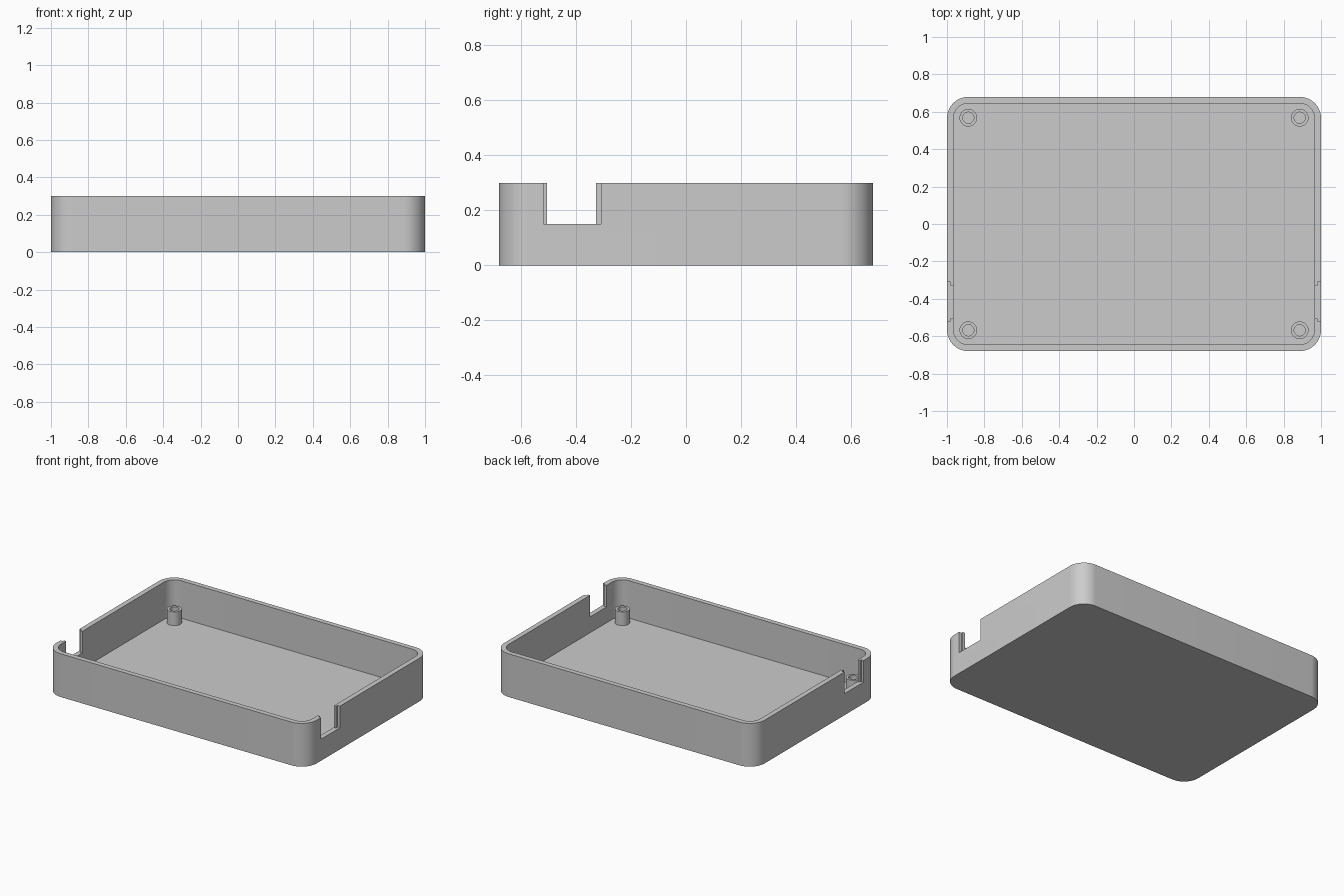
import bpy, bmesh, math
from mathutils import Matrix

if "Cube" in bpy.data.objects:
    bpy.data.objects.remove(bpy.data.objects["Cube"])

WALL, FLOOR, HEIGHT = 0.035, 0.04, 0.30
HX, HY, RADIUS = 1.0, 0.68, 0.115

grey = bpy.data.materials.new("light grey")
grey.diffuse_color = (0.6, 0.6, 0.6, 1)
grey.use_nodes = True
grey.node_tree.nodes["Principled BSDF"].inputs["Base Color"].default_value = grey.diffuse_color


def add_object(name, bm):
    bmesh.ops.recalc_face_normals(bm, faces=bm.faces[:])
    mesh = bpy.data.meshes.new(name)
    bm.to_mesh(mesh)
    bm.free()
    mesh.materials.append(grey)
    obj = bpy.data.objects.new(name, mesh)
    bpy.context.collection.objects.link(obj)
    return obj


def rounded_prism(name, hx, hy, r, z0, z1, steps=14, matrix=None):
    """Rounded rectangle extruded from z0 to z1."""
    bm = bmesh.new()
    ring = []
    for i, (sx, sy) in enumerate([(1, 1), (-1, 1), (-1, -1), (1, -1)]):
        for k in range(steps + 1):
            a = math.pi / 2 * (i + k / steps)
            ring.append(bm.verts.new((sx * (hx - r) + r * math.cos(a),
                                      sy * (hy - r) + r * math.sin(a), z0)))
    face = bm.faces.new(ring)
    ext = bmesh.ops.extrude_face_region(bm, geom=[face])
    top = [v for v in ext["geom"] if isinstance(v, bmesh.types.BMVert)]
    bmesh.ops.translate(bm, verts=top, vec=(0, 0, z1 - z0))
    if matrix:
        bm.transform(matrix)
    return add_object(name, bm)


def block(name, x0, x1, y0, y1, z0, z1):
    bm = bmesh.new()
    bmesh.ops.create_cube(bm, size=1)
    bm.transform(Matrix.Translation(((x0 + x1) / 2, (y0 + y1) / 2, (z0 + z1) / 2))
                 @ Matrix.Diagonal((x1 - x0, y1 - y0, z1 - z0, 1)))
    return add_object(name, bm)


def cut(obj, cutter):
    mod = obj.modifiers.new("cut", "BOOLEAN")
    mod.operation, mod.solver, mod.object = "DIFFERENCE", "EXACT", cutter
    bpy.context.view_layer.objects.active = obj
    bpy.ops.object.modifier_apply(modifier=mod.name)
    bpy.data.objects.remove(cutter)


def smooth(obj):
    bpy.ops.object.select_all(action="DESELECT")
    obj.select_set(True)
    bpy.context.view_layer.objects.active = obj
    bpy.ops.object.shade_smooth_by_angle(angle=math.radians(30))


# Open tray with rounded corners
tray = rounded_prism("tray", HX, HY, RADIUS, 0, HEIGHT)
cut(tray, rounded_prism("cavity", HX - WALL, HY - WALL, RADIUS - WALL, FLOOR, 0.5))

# Stepped notches in both end walls, wider on the outside
for s in (-1, 1):
    for y0, y1, a, b in [(-0.505, -0.328, 0.90, 1.1), (-0.519, -0.31, 0.982, 1.1)]:
        x0, x1 = sorted((s * a, s * b))
        cut(tray, block("notch", x0, x1, y0, y1, 0.15, 0.5))

# Rounded port opening in the left wall
port_place = Matrix.Translation((-1, -0.034, 0.16)) @ Matrix.Rotation(math.pi / 2, 4, "Y")
cut(tray, rounded_prism("port", 0.075, 0.103, 0.04, -0.1, 0.1, 8, port_place))
smooth(tray)


# Hollow screw posts, one per corner
def screw_post(name, x, y, n=32):
    bm = bmesh.new()
    profile = [(0.047, FLOOR - 0.005), (0.047, 0.135), (0.03, 0.135), (0.03, FLOOR + 0.001)]
    rings = [[bm.verts.new((x + r * math.cos(2 * math.pi * i / n),
                            y + r * math.sin(2 * math.pi * i / n), z)) for i in range(n)]
             for r, z in profile]
    for low, high in zip(rings, rings[1:]):
        for i in range(n):
            j = (i + 1) % n
            bm.faces.new((low[i], low[j], high[j], high[i]))
    bm.faces.new(rings[0])
    bm.faces.new(rings[-1])
    smooth(add_object(name, bm))


for xn, x in (("left", -0.886), ("right", 0.886)):
    for yn, y in (("front", -0.568), ("back", 0.568)):
        screw_post(f"screw_post_{yn}_{xn}", x, y)
